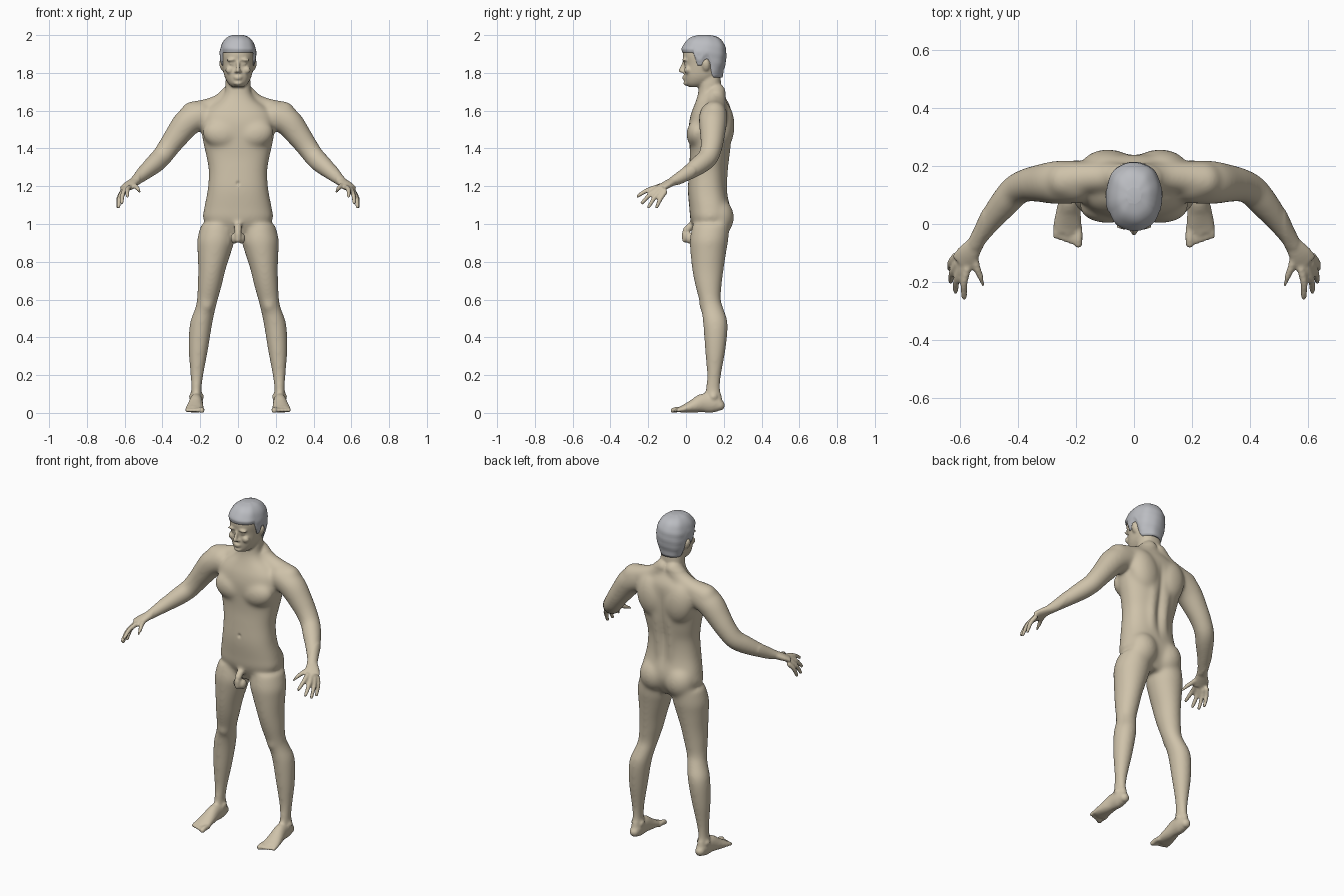
import bpy, bmesh, math
from mathutils import Vector, Matrix

cube = bpy.data.objects.get("Cube")
if cube:
    bpy.data.objects.remove(cube)


def material(name, rgb):
    m = bpy.data.materials.new(name)
    m.use_nodes = True
    m.diffuse_color = (*rgb, 1)
    bsdf = m.node_tree.nodes["Principled BSDF"]
    bsdf.inputs["Base Color"].default_value = (*rgb, 1)
    bsdf.inputs["Roughness"].default_value = 0.8
    return m


skin = material("warm beige skin", (0.62, 0.54, 0.40))
grey = material("light grey hair", (0.50, 0.51, 0.54))


def spline(rows, steps=6):
    """Catmull-Rom through rows of numbers."""
    out = []
    for i in range(len(rows) - 1):
        a, b, c, d = (rows[max(0, min(len(rows) - 1, i + k))] for k in (-1, 0, 1, 2))
        for s in range(steps):
            t = s / steps
            out.append([0.5 * (2*q + (r-p)*t + (2*p-5*q+4*r-w)*t*t + (3*q-p-3*r+w)*t**3)
                        for p, q, r, w in zip(a, b, c, d)])
    return out + [list(rows[-1])]


def power(v, e):
    return math.copysign(abs(v) ** e, v)


def skin_rings(bm, rings, closed=True):
    """Bridge rings of points into a surface, capping both ends if closed."""
    loops = [[bm.verts.new(p) for p in ring] for ring in rings]
    n = len(loops[0])
    for lo, hi in zip(loops, loops[1:]):
        for i in range(n):
            bm.faces.new((lo[i], lo[(i+1) % n], hi[(i+1) % n], hi[i]))
    if closed:
        bm.faces.new(loops[0][::-1])
        bm.faces.new(loops[-1])


def flip(p, side):
    return Vector((p[0] * side, p[1], p[2]))


def column(bm, rows, sides=(1,), e=0.85):
    """Upright loft; rows are height, centre x, half width, front y, back y."""
    for side in sides:
        rings = []
        for z, cx, rx, f, b in spline(rows):
            ring = []
            for i in range(40):
                a = math.tau * i / 40
                ring.append(flip((cx + rx * power(math.cos(a), e),
                                  (f+b)/2 + (b-f)/2 * power(math.sin(a), e), z), side))
            rings.append(ring)
        skin_rings(bm, rings)


def tube(bm, rows, sides=(1, -1)):
    """Round-ended limb; rows are x, y, z, side radius, upper radius."""
    rows = [r if len(r) == 5 else (*r, r[3]) for r in rows]
    pts = spline(rows)
    for side in sides:
        rings = []
        for k, p in enumerate(pts):
            t = (Vector(pts[min(k+1, len(pts)-1)][:3]) - Vector(pts[max(k-1, 0)][:3])).normalized()
            u = t.cross(Vector((0, 0, 1)) if abs(t.z) < 0.95 else Vector((0, 1, 0))).normalized()
            v = u.cross(t)
            rings.append([flip(Vector(p[:3]) + u*p[3]*math.cos(math.tau*i/20)
                               + v*p[4]*math.sin(math.tau*i/20), side) for i in range(20)])
        skin_rings(bm, rings)
        for p in (rows[0], rows[-1]):
            blob(bm, p[:3], (min(p[3:]),) * 3, (side,))


def blob(bm, centre, radii, sides=(1, -1), tilt=0):
    for side in sides:
        m = (Matrix.Translation(flip(centre, side)) @ Matrix.Rotation(tilt * side, 4, "Y")
             @ Matrix.Diagonal((*radii, 1)))
        bmesh.ops.create_uvsphere(bm, u_segments=20, v_segments=12, radius=1, matrix=m)


bm = bmesh.new()
# Torso and neck
column(bm, [(.935, 0, .11, .06, .19), (1.02, 0, .182, .025, .23), (1.08, 0, .18, .018, .235),
            (1.18, 0, .161, .01, .215), (1.28, 0, .155, .015, .212), (1.36, 0, .168, .02, .225),
            (1.44, 0, .186, .018, .236), (1.52, 0, .195, .015, .24), (1.58, 0, .185, .025, .24),
            (1.62, 0, .15, .04, .235), (1.66, 0, .095, .055, .215), (1.70, 0, .07, .065, .19),
            (1.75, 0, .066, .068, .185), (1.82, 0, .06, .07, .18)])
# Chest, shoulder blades, lower back, buttocks
blob(bm, (.09, .058, 1.475), (.1, .056, .075), tilt=-.25)
blob(bm, (.09, .192, 1.52), (.095, .066, .13), tilt=.2)
tube(bm, [(.04, .19, 1.12, .03), (.042, .193, 1.27, .03), (.045, .205, 1.42, .035)])
blob(bm, (.085, .172, 1.035), (.09, .083, .1))
# Trapezius, shoulders and arms
tube(bm, [(.03, .16, 1.695, .05), (.09, .16, 1.64, .052), (.16, .16, 1.61, .055), (.24, .15, 1.585, .065)])
tube(bm, [(.20, .145, 1.575, .075), (.265, .143, 1.54, .076), (.325, .14, 1.465, .066),
          (.365, .135, 1.41, .059), (.405, .118, 1.355, .055), (.44, .08, 1.32, .053),
          (.485, .025, 1.28, .044), (.525, -.035, 1.243, .033), (.548, -.072, 1.225, .029, .024)])
# Hands
tube(bm, [(.548, -.07, 1.225, .029, .022), (.572, -.105, 1.207, .04, .02), (.592, -.135, 1.19, .043, .016)])
for root, tip in [((.575, -.155, 1.195), (.585, -.255, 1.148)), ((.594, -.15, 1.185), (.615, -.232, 1.112)),
                  ((.608, -.135, 1.175), (.632, -.198, 1.09)), ((.615, -.112, 1.168), (.635, -.155, 1.09)),
                  ((.553, -.1, 1.21), (.515, -.21, 1.17))]:
    a, b = Vector(root), Vector(tip)
    mid = (a + b) / 2 + Vector((.006, 0, .007))
    tube(bm, [(*a, .014), (*mid, .0125), (*b, .0095)])
# Legs and knees
column(bm, [(1.0, .11, .085, .035, .23), (.92, .117, .099, .02, .225), (.86, .124, .091, .022, .215),
            (.76, .138, .073, .032, .2), (.68, .149, .065, .047, .19), (.60, .162, .056, .068, .185),
            (.55, .174, .055, .08, .2), (.47, .196, .06, .09, .222), (.335, .21, .052, .1, .21),
            (.2, .2175, .035, .11, .187), (.125, .22, .028, .103, .182), (.06, .22, .03, .1, .195)], (1, -1), 1)
blob(bm, (.165, .098, .575), (.036, .03, .045))
for x in (.193, .247):
    blob(bm, (x, .145, .085), (.012, .02, .02))
# Feet and toes
tube(bm, [(.22, .178, .04, .028, .036), (.22, .145, .05, .034, .05), (.222, .09, .052, .036, .05),
          (.226, .04, .036, .043, .036), (.229, -.005, .023, .049, .023), (.229, -.03, .018, .044, .016)])
for i in range(5):
    x = .192 + .0185 * i + (.004 if i else 0)
    r = .010 if i else .015
    tube(bm, [(x, -.015, .017, r), (x, -.045 + .005 * i, .018, r), (x, -.068 + .0065 * i, .013, r)])
# Pelvic anatomy, plain forms
tube(bm, [(0, .03, .995, .02), (0, -.001, .96, .019), (0, -.004, .917, .017)], (1,))
blob(bm, (.018, .02, .925), (.021, .025, .03))
# Head and jaw
HEAD = [(1.725, 0, .03, .015, .09), (1.742, 0, .05, -.002, .13), (1.77, 0, .067, -.008, .165),
        (1.80, 0, .076, -.01, .185), (1.845, 0, .083, -.008, .198), (1.89, 0, .086, -.017, .203),
        (1.93, 0, .083, -.012, .2), (1.96, 0, .068, .008, .185), (1.98, 0, .045, .04, .155),
        (1.99, 0, .015, .08, .115)]
column(bm, HEAD, e=.88)
# Face features
tube(bm, [(0, -.008, 1.862, .009), (0, -.02, 1.835, .009), (0, -.029, 1.812, .0115)], (1,))
blob(bm, (.011, -.016, 1.807), (.009, .011, .008))
blob(bm, (.034, -.008, 1.869), (.028, .012, .008), tilt=.1)
blob(bm, (.032, .003, 1.848), (.015, .014, .009))
blob(bm, (.045, .008, 1.815), (.022, .018, .02))
blob(bm, (0, -.01, 1.779), (.022, .011, .005), (1,))
blob(bm, (0, -.009, 1.768), (.019, .011, .006), (1,))
blob(bm, (0, -.001, 1.746), (.024, .013, .013), (1,))
# Ears
blob(bm, (.086, .106, 1.84), (.012, .02, .031), tilt=.25)

bmesh.ops.recalc_face_normals(bm, faces=bm.faces)
mesh = bpy.data.meshes.new("body")
bm.to_mesh(mesh)
bm.free()
body = bpy.data.objects.new("body", mesh)
bpy.context.collection.objects.link(body)

# Fuse the parts into one skin
remesh = body.modifiers.new("fuse", "REMESH")
remesh.mode = "VOXEL"
remesh.voxel_size = 0.006
graph = bpy.context.evaluated_depsgraph_get()
fused = bpy.data.meshes.new_from_object(body.evaluated_get(graph))
body.modifiers.clear()
body.data = fused

# Blend muscles broadly, keep face, hands and feet crisp
bm = bmesh.new()
bm.from_mesh(fused)


def broad(p):
    pelvis = abs(p.x) < .05 and .88 < p.z < 1.0 and p.y < .06
    return .1 < p.z < 1.70 and abs(p.x) < .52 and not pelvis


def smooth(verts, times):
    for _ in range(times):
        bmesh.ops.smooth_vert(bm, verts=verts, factor=0.5, use_axis_x=True, use_axis_y=True, use_axis_z=True)


smooth([v for v in bm.verts if broad(v.co)], 32)
smooth(bm.verts[:], 3)
# Navel, spine groove and flat soles
for v in bm.verts:
    p = v.co
    if p.y < .06:
        p.y += .008 * math.exp(-((p.x / .008) ** 2 + ((p.z - 1.215) / .01) ** 2))
    elif 1.1 < p.z < 1.6:
        p.y -= .008 * math.exp(-(p.x / .018) ** 2) * math.sin(math.pi * (p.z - 1.1) / .5)
    p.z = max(p.z, 0.002)
bm.to_mesh(fused)
bm.free()
fused.materials.clear()
fused.materials.append(skin)

# Hair cap: each column runs from the hairline up to the crown
profile = spline(HEAD, 8)


def head_at(z):
    for lo, hi in zip(profile, profile[1:]):
        if lo[0] <= z <= hi[0]:
            t = (z - lo[0]) / max(hi[0] - lo[0], 1e-6)
            return [a + (b - a) * t for a, b in zip(lo, hi)]
    return profile[-1]


def step(a, b, v):
    t = max(0, min(1, (v - a) / (b - a)))
    return t * t * (3 - 2 * t)


def hairline(s):
    """Fringe, sideburn, over the ear, then the nape; s is -1 front, 1 back."""
    return (1.908 - .07 * step(-.45, -.25, s) + .035 * step(-.1, .05, s) - .098 * step(.15, .5, s))


rings = []
for k in range(25):
    ring = []
    for i in range(72):
        a = math.tau * i / 72
        c, s = power(math.cos(a), .88), power(math.sin(a), .88)
        low = hairline(math.sin(a))
        z = low + (1.99 - low) * math.sin(k / 24 * math.pi / 2)
        _, _, rx, f, b = head_at(z)
        lump = .0018 * math.sin(5 * a + 60 * z) * math.sin(3 * a - 75 * z)
        puff = .004 + .006 * step(0, 4, k) + lump
        if z < 1.85:
            rx, b = max(rx, .07), max(b, .19)
        ring.append(((rx + puff) * c, (f + b) / 2 + ((b - f) / 2 + puff) * s,
                     z + .011 * step(1.93, 1.99, z)))
    rings.append(ring)
bm = bmesh.new()
skin_rings(bm, rings, closed=False)
bm.verts.ensure_lookup_table()
bm.faces.new(bm.verts[-72:])
bmesh.ops.recalc_face_normals(bm, faces=bm.faces)
mesh = bpy.data.meshes.new("hair")
bm.to_mesh(mesh)
bm.free()
mesh.materials.append(grey)
hair = bpy.data.objects.new("hair", mesh)
bpy.context.collection.objects.link(hair)
thick = hair.modifiers.new("thickness", "SOLIDIFY")
thick.thickness = 0.012
thick.offset = -1

for ob in (body, hair):
    for poly in ob.data.polygons:
        poly.use_smooth = True
